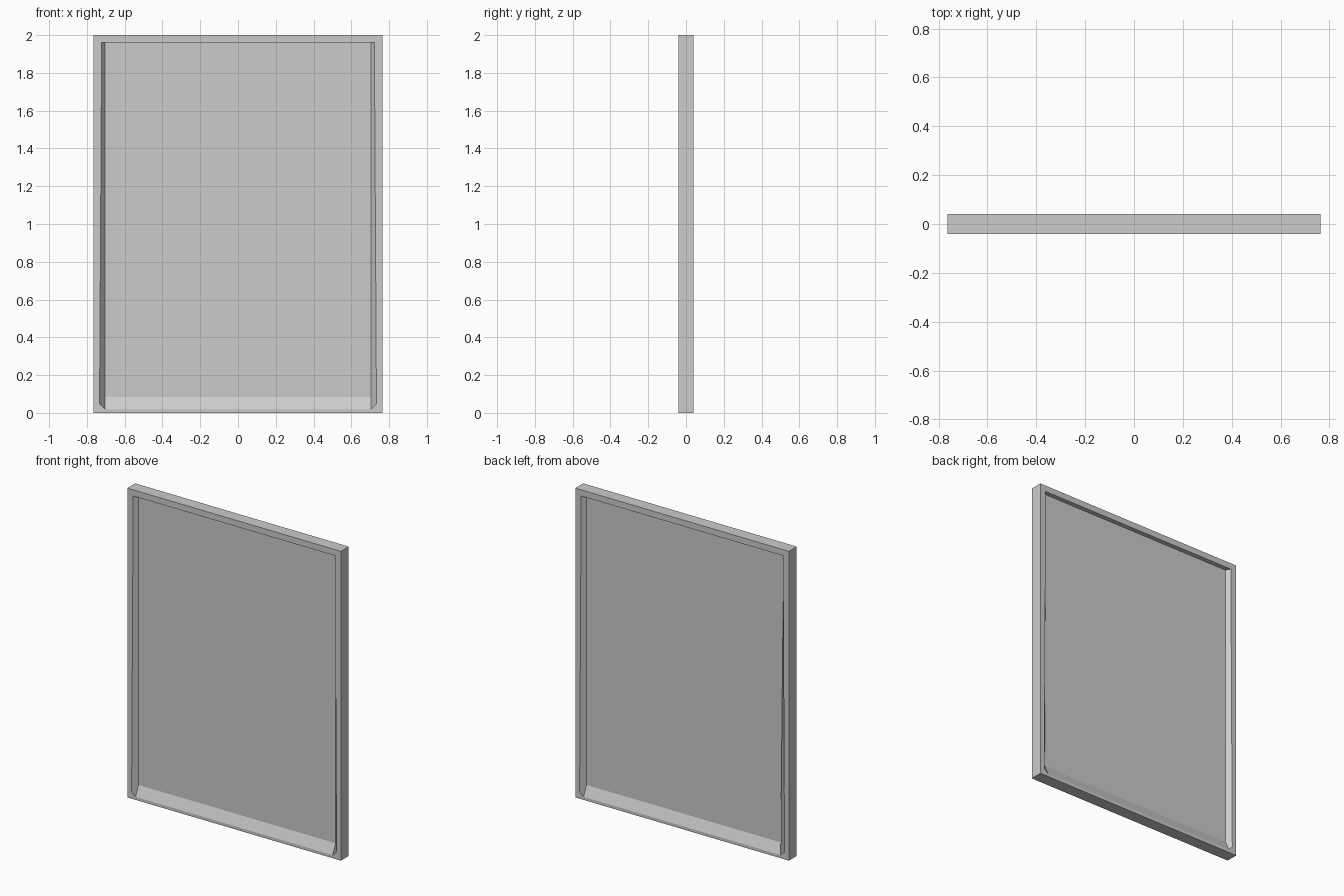
import bpy
import bmesh

if "Cube" in bpy.data.objects:
    bpy.data.objects.remove(bpy.data.objects["Cube"])

HW, HD, H = 0.764, 0.04, 2.0   # half width, half depth, height
GLASS = 0.01                   # half thickness of the pane
TOP = 1.96                     # underside of the top rail


def add_object(name, bm):
    bmesh.ops.remove_doubles(bm, verts=bm.verts, dist=1e-5)
    bmesh.ops.recalc_face_normals(bm, faces=bm.faces)
    mesh = bpy.data.meshes.new(name)
    bm.to_mesh(mesh)
    bm.free()
    obj = bpy.data.objects.new(name, mesh)
    bpy.context.collection.objects.link(obj)
    return obj


def ring(bm, pts, y):
    return [bm.verts.new((x, y, z)) for x, z in pts]


def mirrored(half):
    return half + [(-x, z) for x, z in reversed(half)]


def bridge(bm, a, b):
    n = len(a)
    for i in range(n):
        j = (i + 1) % n
        bm.faces.new((a[i], a[j], b[j], b[i]))


# Left half outlines, from top to bottom
outer = mirrored([(-HW, H), (-HW, 0.045), (-HW, 0.0)])
opening = mirrored([(-0.722, TOP), (-0.733, 0.047), (-0.705, 0.02)])
seat = [(-0.705, TOP), (-0.705, 0.085), (0.705, 0.085), (0.705, TOP)]

# Frame: flat rails with splayed jambs and a sloping sill on both faces
bm = bmesh.new()
outer_rings, seats = [], []
for side in (-1, 1):
    o = ring(bm, outer, side * HD)
    p = ring(bm, opening, side * HD)
    s = ring(bm, seat, side * GLASS)
    bridge(bm, o, p)
    bm.faces.new((p[0], p[1], p[2], s[1], s[0]))   # left jamb
    bm.faces.new((p[2], p[3], s[2], s[1]))         # sill
    bm.faces.new((p[3], p[4], p[5], s[3], s[2]))   # right jamb
    bm.faces.new((p[5], p[0], s[0], s[3]))         # head
    outer_rings.append(o)
    seats.append(s)
bridge(bm, *outer_rings)
bridge(bm, *seats)
add_object("frame", bm)

# Pane
bm = bmesh.new()
front, back = (ring(bm, seat, s * GLASS) for s in (-1, 1))
bm.faces.new(front)
bm.faces.new(back)
bridge(bm, front, back)
add_object("pane", bm)
